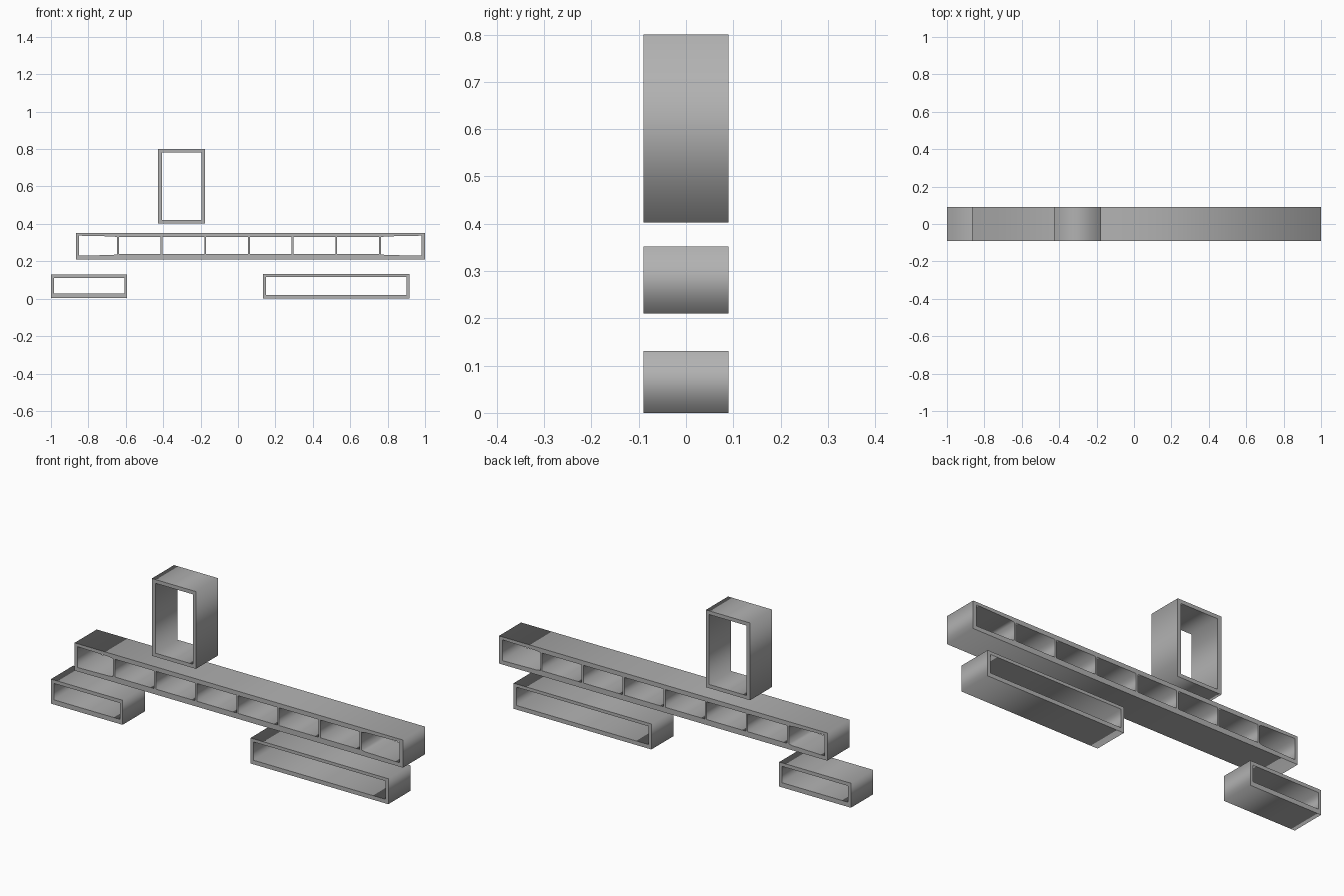
import bpy
import math

cube = bpy.data.objects.get("Cube")
if cube:
    bpy.data.objects.remove(cube)

HALF_DEPTH = 0.09

grey = bpy.data.materials.new("matte grey")
grey.use_nodes = True
colour = (0.445, 0.445, 0.445, 1)
grey.diffuse_color = colour
grey.node_tree.nodes["Principled BSDF"].inputs["Base Color"].default_value = colour


def rect(x0, x1, z0, z1):
    return [(x0, z0), (x1, z0), (x1, z1), (x0, z1)]


def open_frame(name, outline, holes):
    """Extrude a front outline with openings into a shelf open at front and back."""
    curve = bpy.data.curves.new(name, "CURVE")
    curve.dimensions = "2D"
    curve.fill_mode = "BOTH"
    curve.extrude = HALF_DEPTH
    for loop in [outline] + holes:
        spline = curve.splines.new("POLY")
        spline.points.add(len(loop) - 1)
        for point, (x, z) in zip(spline.points, loop):
            point.co = (x, z, 0, 1)
        spline.use_cyclic_u = True
    curve.materials.append(grey)
    obj = bpy.data.objects.new(name, curve)
    bpy.context.collection.objects.link(obj)
    obj.rotation_euler.x = math.radians(90)
    bpy.ops.object.select_all(action="DESELECT")
    obj.select_set(True)
    bpy.context.view_layer.objects.active = obj
    bpy.ops.object.convert(target="MESH")
    bpy.ops.object.transform_apply(location=False, rotation=True, scale=False)
    return obj


# Single-cell shelves
open_frame("tall_upper_shelf", rect(-0.427, -0.176, 0.403, 0.80),
           [rect(-0.406, -0.194, 0.422, 0.781)])
open_frame("short_lower_shelf", rect(-1.0, -0.593, 0.004, 0.13),
           [rect(-0.984, -0.608, 0.028, 0.112)])
open_frame("long_lower_shelf", rect(0.134, 0.917, 0.0, 0.131),
           [rect(0.15, 0.90, 0.021, 0.115)])

# Long shelf: evenly spaced dividers, end cells flaring slightly outwards
left, right, low, high = -0.85, 0.98, 0.238, 0.329
first, pitch, half = -0.642, 0.2335, 0.005
dividers = [first + pitch * i for i in range(7)]
cells = [rect(a + half, b - half, low, high) for a, b in zip(dividers, dividers[1:])]
for end, inner in ((left, dividers[0] - half), (right, dividers[-1] + half)):
    knee = inner + 0.1 * (end - inner)
    cells.append([(inner, low), (knee, low - 0.004), (end, low - 0.008),
                  (end, high + 0.008), (knee, high + 0.004), (inner, high)])
open_frame("long_divided_shelf", rect(-0.866, 1.0, 0.21, 0.352), cells)
